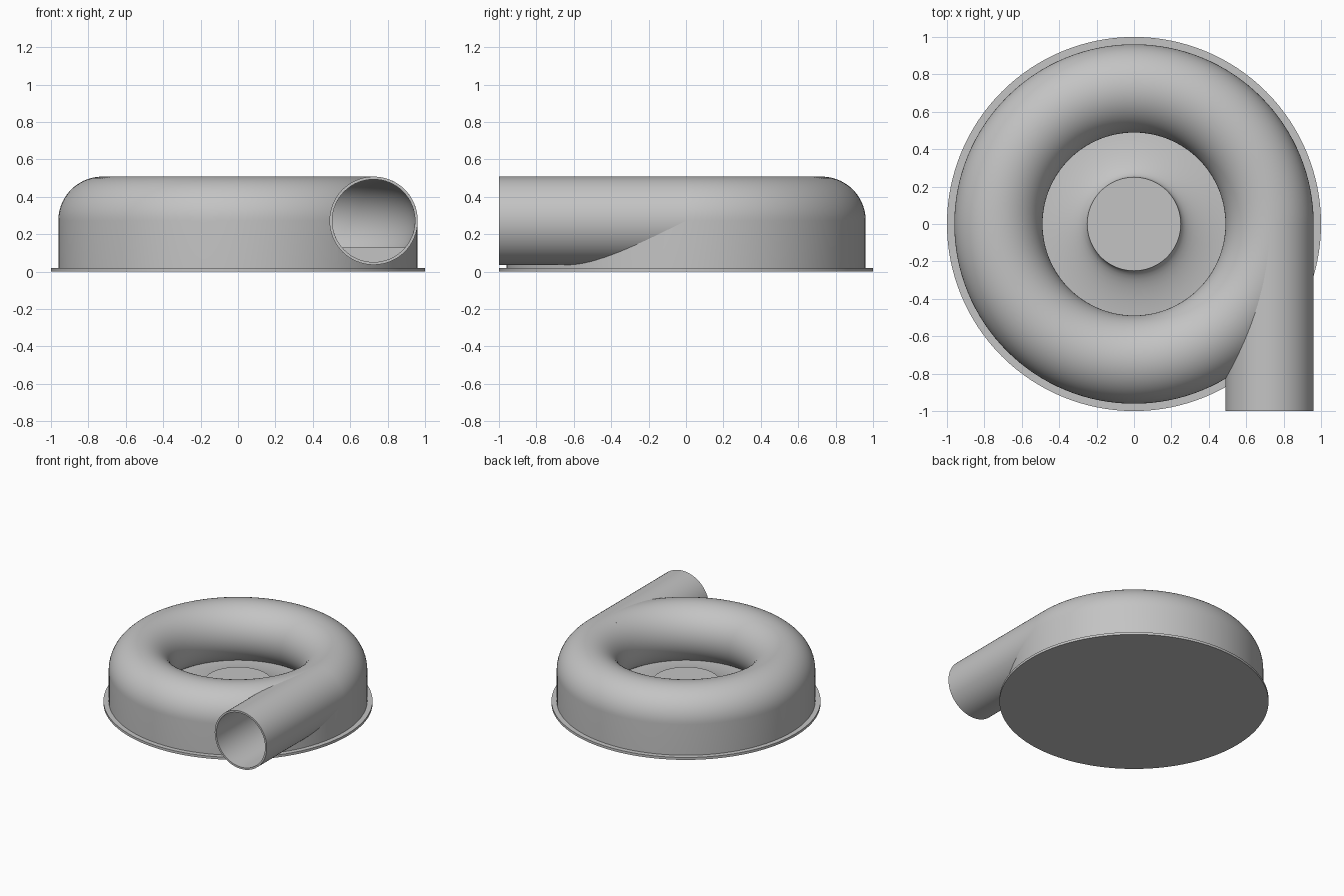
import bpy, bmesh
from math import cos, sin, pi, radians, asin
from mathutils import Matrix, Vector

cube = bpy.data.objects.get("Cube")
if cube:
    bpy.data.objects.remove(cube, do_unlink=True)

grey = bpy.data.materials.new("housing grey")
grey.use_nodes = True
colour = (0.55, 0.55, 0.55, 1)
grey.diffuse_color = colour
grey.node_tree.nodes["Principled BSDF"].inputs["Base Color"].default_value = colour

# Main dimensions
RING, TUBE, BORE = 0.725, 0.236, 0.221
MID = 0.272
FLANGE = 0.02
FLOOR = 0.13
SEGMENTS = 128


def arc(radius, start, end, steps):
    """Points of the volute section as (distance from axis, height)."""
    angles = [start + (end - start) * i / steps for i in range(steps + 1)]
    return [(RING + radius * cos(a), MID + radius * sin(a)) for a in angles]


def revolve(name, profile, closed=False):
    """Spin a profile around the z axis into a solid."""
    bm = bmesh.new()
    verts = [bm.verts.new((r, 0, z)) for r, z in profile]
    pairs = list(zip(verts, verts[1:]))
    if closed:
        pairs.append((verts[-1], verts[0]))
    edges = [bm.edges.new(p) for p in pairs]
    bmesh.ops.spin(bm, geom=verts + edges, cent=(0, 0, 0), axis=(0, 0, 1),
                   angle=2 * pi, steps=SEGMENTS)
    return finish(name, bm)


def finish(name, bm):
    bmesh.ops.remove_doubles(bm, verts=bm.verts, dist=0.0001)
    bmesh.ops.recalc_face_normals(bm, faces=bm.faces)
    mesh = bpy.data.meshes.new(name)
    bm.to_mesh(mesh)
    bm.free()
    mesh.materials.append(grey)
    obj = bpy.data.objects.new(name, mesh)
    bpy.context.collection.objects.link(obj)
    return obj


def select(obj):
    bpy.ops.object.select_all(action="DESELECT")
    obj.select_set(True)
    bpy.context.view_layer.objects.active = obj


def cut(obj, cutter):
    mod = obj.modifiers.new("cut", "BOOLEAN")
    mod.operation = "DIFFERENCE"
    mod.solver = "EXACT"
    mod.object = cutter
    select(obj)
    bpy.ops.object.modifier_apply(modifier=mod.name)
    bpy.data.objects.remove(cutter, do_unlink=True)


def smooth(obj):
    select(obj)
    bpy.ops.object.shade_smooth_by_angle(angle=radians(30))


# Base flange
base = revolve("base_flange", [(0, 0), (1, 0), (1, FLANGE), (0, FLANGE)])

# Volute body: straight outer wall, round top, inner lip, flared hub
hub_r, hub_top, eye_floor = 0.25, 0.18, 0.07
lip_end = pi + asin((MID - eye_floor) / TUBE)
section = [(0, FLANGE - 0.005), (RING + TUBE, FLANGE - 0.005)]
section += arc(TUBE, 0, lip_end, 48)
lip_r = section[-1][0]
for i in range(1, 13):
    t = i / 12 * pi / 2
    section.append((lip_r - (lip_r - hub_r) * sin(t),
                    hub_top - (hub_top - eye_floor) * cos(t)))
section.append((0, hub_top))
volute = revolve("volute_housing", section)

# Hollow air channel with a flat floor
drop = asin((MID - FLOOR) / BORE)
cut(volute, revolve("channel_cutter", arc(BORE, -drop, pi + drop, 40), closed=True))

# Opening where the outlet pipe enters the volute
along_y = Matrix.Rotation(pi / 2, 4, "X")
bm = bmesh.new()
bmesh.ops.create_cone(bm, cap_ends=True, segments=64, depth=1.2,
                      radius1=(TUBE + BORE) / 2, radius2=(TUBE + BORE) / 2,
                      matrix=Matrix.Translation((RING, -0.6, MID)) @ along_y)
cut(volute, finish("outlet_cutter", bm))

# Outlet pipe with a thin wall, tangent to the volute
bm = bmesh.new()
loops = []
for radius, y in ((TUBE, 0), (TUBE, -1), (BORE, -1), (BORE, 0)):
    loops.append([bm.verts.new((RING + radius * cos(2 * pi * i / 64), y,
                                MID + radius * sin(2 * pi * i / 64)))
                  for i in range(64)])
for k in range(4):
    a, b = loops[k], loops[(k + 1) % 4]
    for i in range(64):
        j = (i + 1) % 64
        bm.faces.new((a[i], a[j], b[j], b[i]))
pipe = finish("outlet_pipe", bm)

for part in (base, volute, pipe):
    smooth(part)
